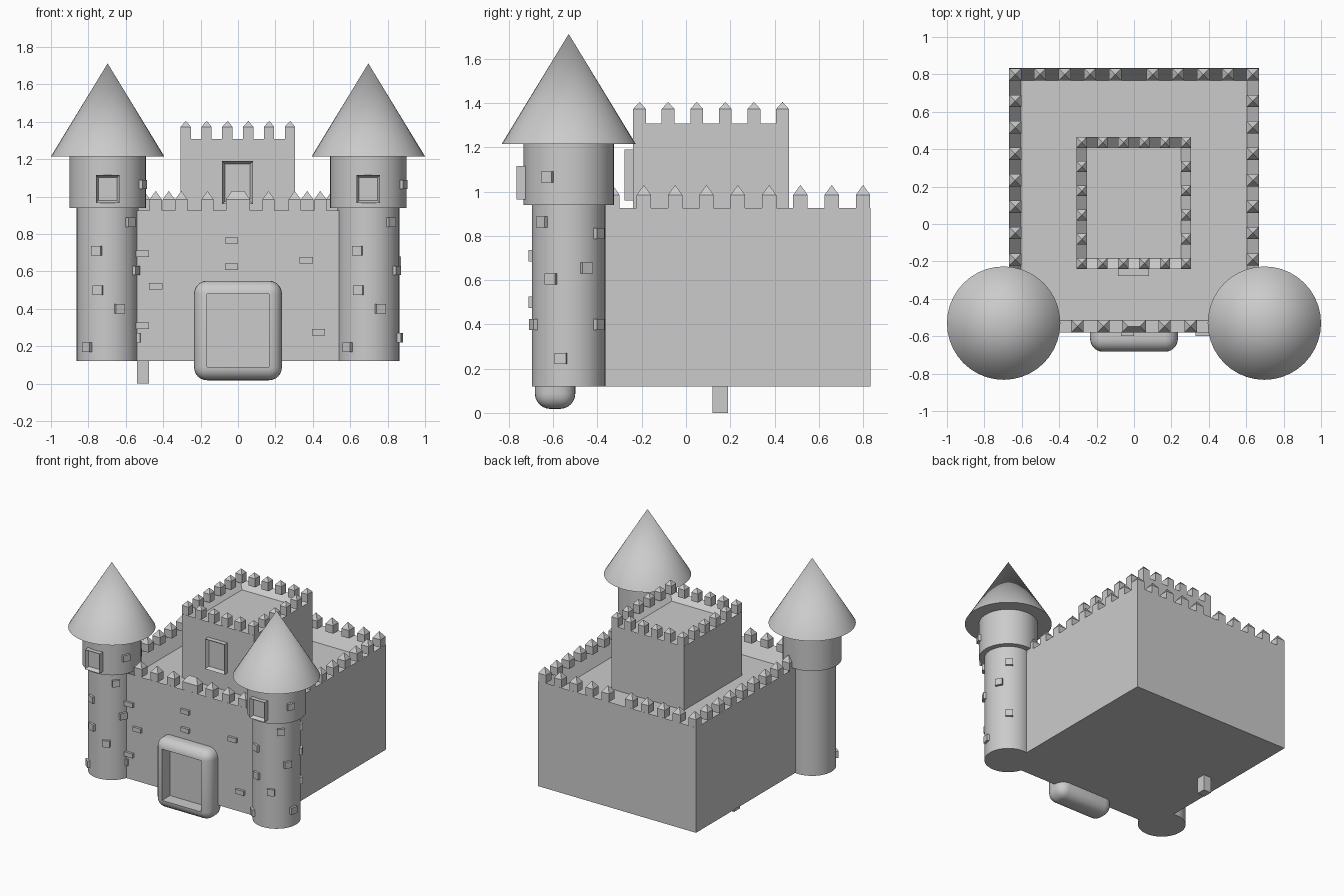
import bpy, bmesh, math
from mathutils import Vector, Matrix

if "Cube" in bpy.data.objects:
    bpy.data.objects.remove(bpy.data.objects["Cube"])


def finish(bm, name, smooth=False):
    bmesh.ops.recalc_face_normals(bm, faces=bm.faces[:])
    me = bpy.data.meshes.new(name)
    bm.to_mesh(me)
    bm.free()
    ob = bpy.data.objects.new(name, me)
    bpy.context.collection.objects.link(ob)
    if smooth:
        bpy.ops.object.select_all(action='DESELECT')
        ob.select_set(True)
        bpy.context.view_layer.objects.active = ob
        bpy.ops.object.shade_smooth_by_angle(angle=math.radians(35))
    return ob


def add_box(bm, lo, hi, mat=Matrix()):
    lo, hi = Vector(lo), Vector(hi)
    m = mat @ Matrix.Translation((lo + hi) / 2) @ Matrix.Diagonal((*(hi - lo), 1))
    verts = bmesh.ops.create_cube(bm, size=1, matrix=m)['verts']
    return list({f for v in verts for f in v.link_faces})


def recess(bm, faces, direction, border, depth):
    """Inset the face pointing along direction and push it inward."""
    d = Vector(direction)
    for f in faces:
        f.normal_update()
    face = max(faces, key=lambda f: f.normal.dot(d))
    bmesh.ops.inset_region(bm, faces=[face], thickness=border, use_even_offset=True)
    bmesh.ops.translate(bm, verts=face.verts[:], vec=-d * depth)


def add_merlon(bm, x, y, z, w, d, h, tip):
    """Block with a pyramid cap, or a hipped ridge when wide."""
    base = [(-w / 2, -d / 2), (w / 2, -d / 2), (w / 2, d / 2), (-w / 2, d / 2)]
    lo = [bm.verts.new((x + a, y + b, z)) for a, b in base]
    hi = [bm.verts.new((x + a, y + b, z + h)) for a, b in base]
    bm.faces.new(lo[::-1])
    for i in range(4):
        j = (i + 1) % 4
        bm.faces.new((lo[i], lo[j], hi[j], hi[i]))
    r = (w - d) / 2
    left = bm.verts.new((x - r, y, z + h + tip))
    right = bm.verts.new((x + r, y, z + h + tip)) if r > 0.001 else left
    mid = [left, right] if right is not left else [left]
    bm.faces.new([hi[0], hi[1]] + mid[::-1])
    bm.faces.new((hi[1], hi[2], right))
    bm.faces.new([hi[2], hi[3]] + mid)
    bm.faces.new((hi[3], hi[0], left))


def block(name, lo, hi, direction=None, border=0, depth=0):
    bm = bmesh.new()
    faces = add_box(bm, lo, hi)
    if direction:
        recess(bm, faces, direction, border, depth)
    return finish(bm, name)


# Outer wall with sunken courtyard, and the inner keep
block("castle_wall", (-.668, -.58, .12), (.668, .833, .925), (0, 0, 1), .065, .105)
block("keep", (-.308, -.24, .80), (.305, .465, 1.308), (0, 0, 1), .055, .05)
block("keep_window", (-.085, -.277, .96), (.08, -.23, 1.19), (0, -1, 0), .015, .025)
block("support_post", (-.54, .12, 0), (-.475, .19, .14))

# Outer battlements
bm = bmesh.new()
for s in (-1, 1):
    for x in (.10, .235, .37, .503, .635):
        add_merlon(bm, s * x, .80, .925, .065, .065, .06, .045)
    for i in range(1, 9):
        add_merlon(bm, s * .635, .80 - i * .1415, .925, .065, .065, .06, .045)
    for x in (.163, .303, .44):
        add_merlon(bm, s * x, -.547, .925, .065, .065, .06, .045)
add_merlon(bm, 0, -.547, .925, .13, .065, .06, .045)
finish(bm, "wall_battlements")

# Keep battlements
bm = bmesh.new()
for i in range(6):
    for j in range(6):
        if i in (0, 5) or j in (0, 5):
            add_merlon(bm, -.28 + i * .1115, -.21 + j * .1292, 1.308,
                       .055, .058, .065, .032)
finish(bm, "keep_battlements")

# Rounded gate frame with a sunken doorway
bm = bmesh.new()
add_box(bm, (-.235, -.683, .018), (.235, -.5, .55))
bmesh.ops.bevel(bm, geom=bm.edges[:], offset=.07, segments=6, profile=.5,
                affect='EDGES', clamp_overlap=True)
bm.normal_update()
front = min(bm.faces, key=lambda f: f.calc_center_median().y)
door = bmesh.ops.extrude_discrete_faces(bm, faces=[front])['faces'][0]
bmesh.ops.translate(bm, verts=door.verts[:], vec=(0, .097, 0))
finish(bm, "gate_frame", smooth=True)

# Bricks standing out of the front wall
bm = bmesh.new()
for x, z in ((-.035, .765), (-.035, .625), (.365, .66), (.43, .275),
             (-.51, .695), (-.44, .52), (-.51, .31)):
    add_box(bm, (x - .035, -.598, z - .017), (x + .035, -.56, z + .017))
finish(bm, "wall_bricks")

# Tower bricks: degrees from the front towards +x, height, tower radius
R1, R2 = .166, .205
BRICKS = ((-20, .71, R1), (-18, .5, R1), (22, .4, R1), (-40, .195, R1),
          (45, .862, R1), (62, .605, R1), (63, 1.065, R2), (78, .245, R1),
          (142, .81, R1), (118, .655, R1), (142, .4, R1))


def tower(side, cx, cy=-.53):
    # Lathed shaft and wider head
    prof = [(0, .12), (R1, .12), (R1, .94), (R2, .94), (R2, 1.23), (0, 1.23)]
    roof = [(0, 1.215), (.303, 1.215), (0, 1.712)]
    for name, pts in (("shaft", prof), ("roof", roof)):
        bm = bmesh.new()
        vs = [bm.verts.new((cx + r, cy, z)) for r, z in pts]
        es = [bm.edges.new(p) for p in zip(vs, vs[1:])]
        bmesh.ops.spin(bm, geom=vs + es, cent=(cx, cy, 0), axis=(0, 0, 1),
                       angle=math.tau, steps=40, use_merge=False)
        bmesh.ops.remove_doubles(bm, verts=bm.verts[:], dist=1e-4)
        finish(bm, f"{side}_tower_{name}", smooth=True)
    # Window frame
    block(f"{side}_tower_window", (cx - .063, cy - .237, .965),
          (cx + .063, cy - .17, 1.115), (0, -1, 0), .014, .028)
    # Bricks
    bm = bmesh.new()
    for deg, z, r in BRICKS:
        m = Matrix.Translation((cx, cy, z)) @ Matrix.Rotation(math.radians(deg), 4, 'Z')
        add_box(bm, (-.027, -r - .017, -.025), (.027, -r + .03, .025), m)
    finish(bm, f"{side}_tower_bricks")


tower("left", -.697)
tower("right", .697)
